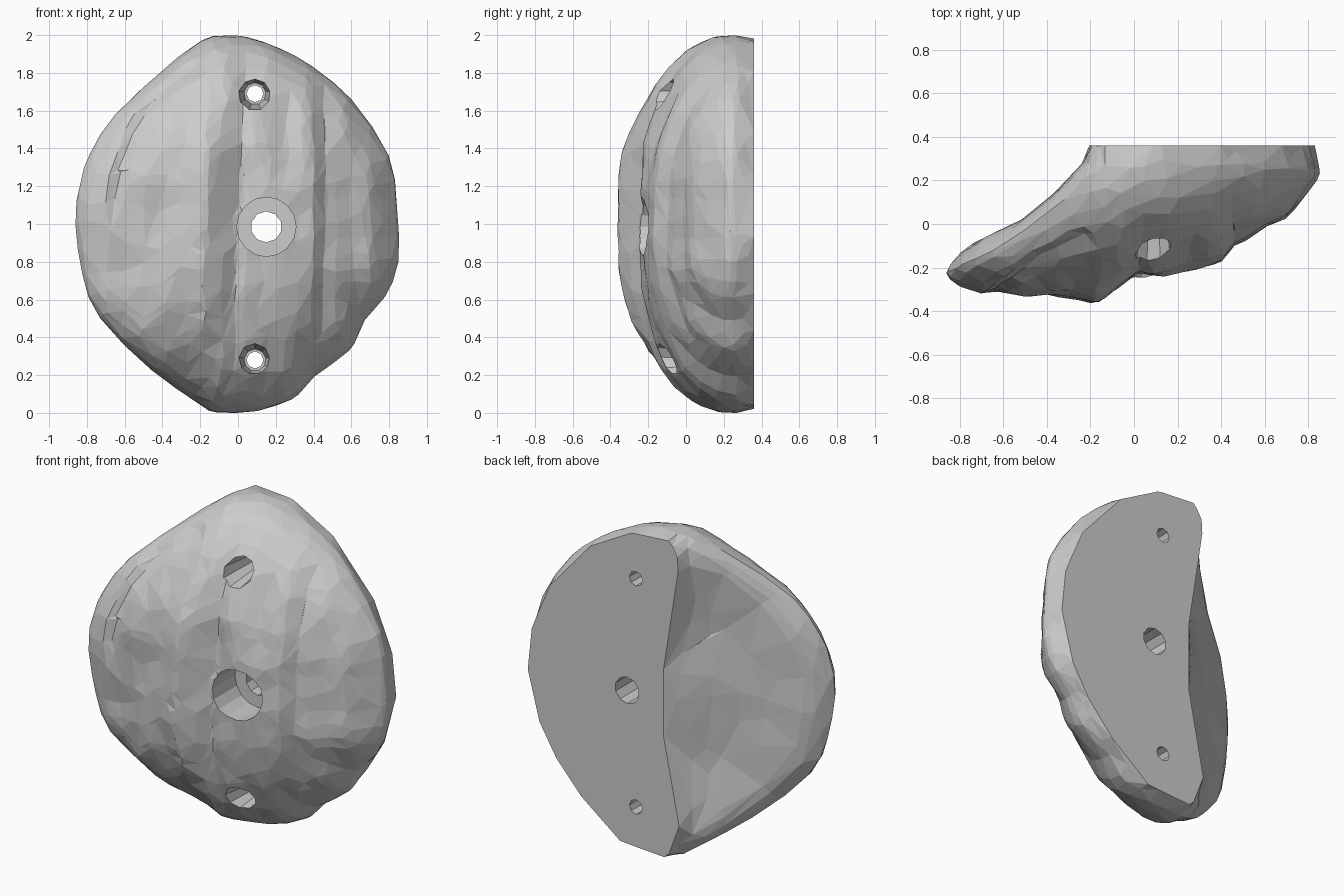
import bpy, bmesh, math
from mathutils import Vector, noise
from mathutils.geometry import intersect_line_line_2d

if "Cube" in bpy.data.objects:
    bpy.data.objects.remove(bpy.data.objects["Cube"])

# Front silhouette and flat mounting face outline (x, z)
RIM = [(-.1, 2), (.05, 1.99), (.2, 1.94), (.4, 1.83), (.6, 1.66), (.8, 1.36), (.84, 1.1),
       (.85, .8), (.775, .61), (.67, .49), (.6, .34), (.4, .19), (.3, .08), (.1, .01),
       (-.12, .0), (-.2, .045), (-.46, .23), (-.73, .5), (-.82, .72),
       (-.86, 1), (-.84, 1.2), (-.78, 1.38), (-.65, 1.58), (-.39, 1.82), (-.2, 1.97)]
FLAT = [(-.21, 1.86), (-.146, 1.985), (.12, 1.965), (.4, 1.81), (.68, 1.49), (.8, 1.2), (.83, .93),
        (.75, .63), (.63, .43), (.47, .25), (.2, .04), (-.125, .02), (-.21, .25), (-.1, .75), (-.1, 1.2)]
# Rim depth, front relief and relief near the ends, across the width (x, y)
RIM_Y = [(-.86, -.22), (-.8, -.19), (-.6, -.1), (-.4, .05), (-.2, .22), (0, .26), (.4, .27), (.86, .24)]
FRONT = [(-.86, -.34), (-.68, -.345), (-.58, -.315), (-.5, -.32), (-.3, -.34), (-.19, -.37),
         (-.14, -.335), (-.07, -.28), (-.01, -.225), (.04, -.24), (.2, -.22), (.33, -.2), (.4, -.18),
         (.45, -.1), (.55, -.07), (.7, -.02), (.8, .07), (.87, .12)]
ENDS = [(-.86, -.34), (-.4, -.33), (-.1, -.29), (.1, -.26), (.4, -.15), (.7, -.02), (.87, .12)]
C = Vector((.1, 1.0))
N, K, M, BACK = 144, 34, 12, .36


def lerp_table(table, x):
    if x <= table[0][0]:
        return table[0][1]
    for (x0, y0), (x1, y1) in zip(table, table[1:]):
        if x <= x1:
            return y0 + (y1 - y0) * (x - x0) / (x1 - x0)
    return table[-1][1]


def rounded(pts):
    # closed smooth curve through the points
    out, n = [], len(pts)
    v = [Vector(p) for p in pts]
    for i in range(n):
        a, b, c, d = v[i - 1], v[i], v[(i + 1) % n], v[(i + 2) % n]
        out += [b, (9 * (b + c) - a - d) / 16]
    return out


def ray(outline, a):
    end = C + 3 * Vector((math.cos(a), math.sin(a)))
    for p, q in zip(outline, outline[1:] + outline[:1]):
        hit = intersect_line_line_2d(C, end, Vector(p), Vector(q))
        if hit:
            return hit


def front_y(p, s, a, rim):
    t = p.y - 1
    # middle ridges lean and wander with height
    x = p.x - .07 * max(t, 0) * max(0, 1 - abs(p.x) / .4) + .02 * math.sin(4 * p.y) * (1 - s)
    f = sum(lerp_table(FRONT, x + d) for d in (-.015, 0, .015)) / 3
    f += (lerp_table(ENDS, p.x) - f) * s * s * .8
    w = math.sqrt(max(0, 1 - s ** (2.4 + 1.6 * math.cos(a) ** 2)))
    n = .028 * noise.noise(Vector((p.x * 6, 3.1, p.y * 2))) + .012 * noise.noise(Vector((p.x * 8, 8, p.y * 6)))
    # curved crack on the upper left
    if p.x < -.2 and t > 0:
        e = (p.x / .66) ** 2 + (t / .88) ** 2
        n += .025 * math.exp(-((e - 1) / .09) ** 2) * min(1, t * 6)
    return rim + (f - rim) * w + n * min(1, 2 * w)


# Stone body: domed front, undercut back, flat mounting face
bm = bmesh.new()
angles = [2 * math.pi * i / N + .0137 for i in range(N)]
outline = rounded(RIM)
rims = [ray(outline, a) for a in angles]
flats = [ray(FLAT, a) for a in angles]
rings = []
for k in range(1, K + 1):
    s = math.sin(k / K * math.pi / 2)
    ring = []
    for a, r in zip(angles, rims):
        p = C.lerp(r, s)
        ring.append(bm.verts.new((p.x, front_y(p, s, a, lerp_table(RIM_Y, r.x)), p.y)))
    rings.append(ring)
for m in range(1, M + 1):
    t = (m / M) ** 1.4
    ring = []
    for r, f in zip(rims, flats):
        p = r.lerp(f, t)
        y0 = lerp_table(RIM_Y, r.x)
        length = (f - r).length
        # rounded lip, then a hollow behind it
        lip = min(.1, .3 * length) * (1 - (1 - t) ** 12) * (1 - t)
        sag = .13 * max(0, length - .15) * math.sin(math.pi * t)
        sag += .015 * min(1, length * 2) * noise.noise(Vector((p.x * 4, 5, p.y * 4))) * math.sin(math.pi * t)
        ring.append(bm.verts.new((p.x, min(BACK, y0 + (BACK - y0) * t + lip - sag), p.y)))
    rings.append(ring)
centre = bm.verts.new((C.x, front_y(C, 0, 0, .27), C.y))
for i in range(N):
    j = (i + 1) % N
    bm.faces.new((centre, rings[0][i], rings[0][j]))
    for u, v in zip(rings, rings[1:]):
        bm.faces.new((u[i], v[i], v[j], u[j]))
bm.faces.new(rings[-1])
bmesh.ops.recalc_face_normals(bm, faces=bm.faces)
bmesh.ops.triangulate(bm, faces=bm.faces)
me = bpy.data.meshes.new("climbing_hold")
bm.to_mesh(me)
bm.free()
body = bpy.data.objects.new("climbing_hold", me)
bpy.context.collection.objects.link(body)

# Irregular low-poly facets
dec = body.modifiers.new("facets", 'DECIMATE')
dec.ratio = .08


def drill(name, x, z, r_front, r_back, y0, y1, sides):
    bpy.ops.mesh.primitive_cone_add(vertices=sides, radius1=r_back, radius2=r_front, depth=y1 - y0,
                                    location=(x, (y0 + y1) / 2, z), rotation=(math.pi / 2, 0, 0))
    cutter = bpy.context.object
    # the wide end of each taper faces forward
    cutter.rotation_euler.x = math.pi / 2
    cutter.name = name
    cutter.hide_render = True
    cutter.hide_set(True)
    cutter.display_type = 'WIRE'
    b = body.modifiers.new(name, 'BOOLEAN')
    b.operation, b.solver, b.object = 'DIFFERENCE', 'EXACT', cutter


# Bolt hole and two tapered screw holes
drill("bolt_counterbore", .15, .985, .157, .157, -.6, -.02, 16)
drill("bolt_hole", .15, .985, .082, .082, -.61, .6, 10)
for name, z in (("top_screw", 1.69), ("bottom_screw", .28)):
    drill(name + "_taper", .09, z, .105, .058, -.28, .08, 9)
    drill(name + "_hole", .09, z, .045, .045, -.61, .6, 8)
